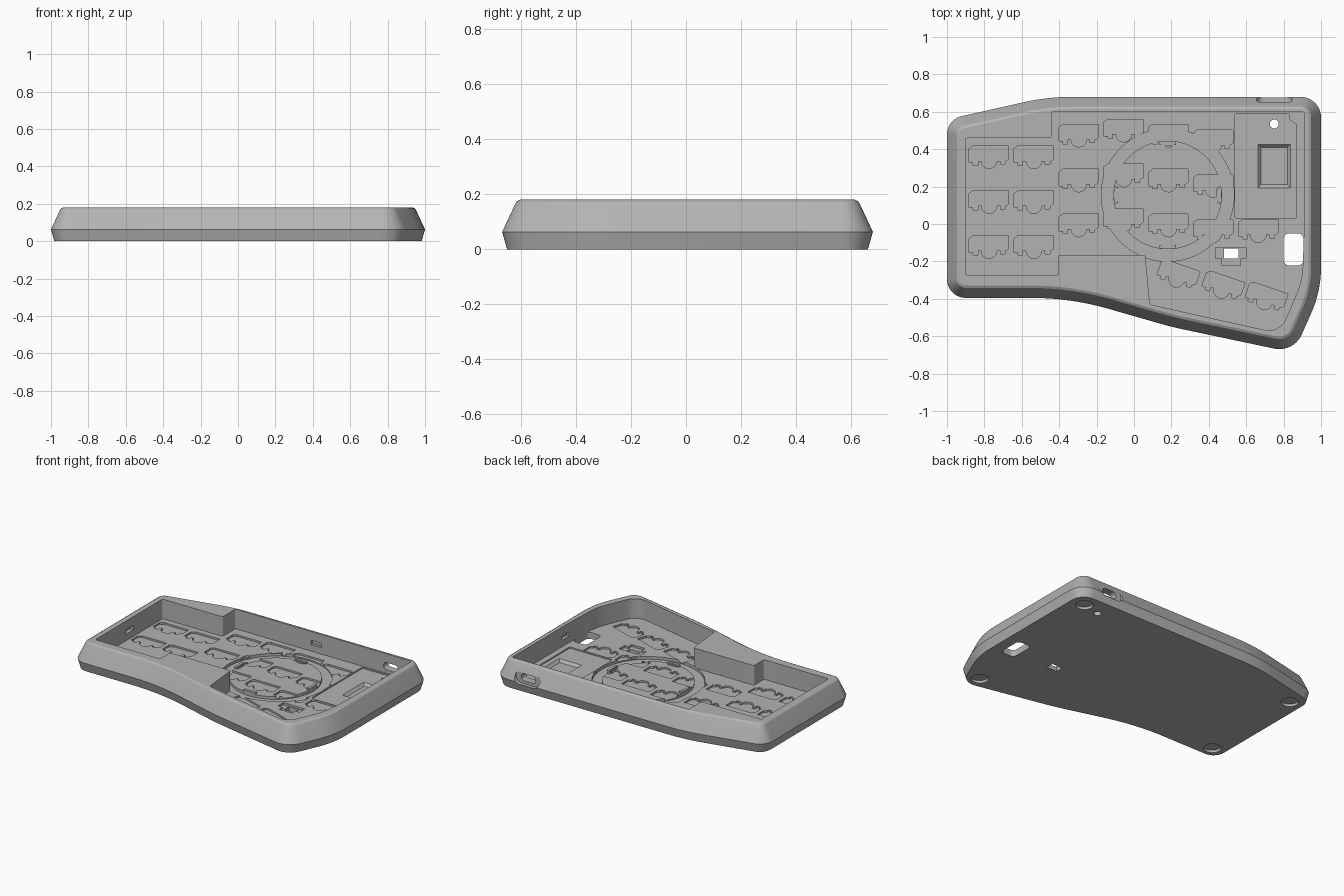
import bpy, bmesh, math
from mathutils import Vector, Matrix

if "Cube" in bpy.data.objects:
    bpy.data.objects.remove(bpy.data.objects["Cube"])

grey = bpy.data.materials.new("grey_plastic")
grey.diffuse_color = (0.45, 0.45, 0.45, 1)
grey.use_nodes = True
grey.node_tree.nodes["Principled BSDF"].inputs["Base Color"].default_value = grey.diffuse_color


def rounded(points, default=0.0, steps=8):
    """Counter-clockwise polygon (x, y[, radius]) with filleted corners."""
    out, n = [], len(points)
    for i, p in enumerate(points):
        r = p[2] if len(p) > 2 else default
        c = Vector(p[:2])
        a = (Vector(points[i - 1][:2]) - c).normalized()
        b = (Vector(points[(i + 1) % n][:2]) - c).normalized()
        if r <= 0:
            out.append(c)
            continue
        half = a.angle(b) / 2
        t = r / math.tan(half)
        centre = c + (a + b).normalized() * (r / math.sin(half))
        s, e = c + a * t - centre, c + b * t - centre
        sweep = math.pi - 2 * half
        for k in range(steps + 1):
            f = k / steps
            w0, w1 = math.sin((1 - f) * sweep), math.sin(f * sweep)
            out.append(centre + (s * w0 + e * w1) / math.sin(sweep))
    return out


def inset(pts, d):
    """Move a counter-clockwise outline inwards by d."""
    res, n = [], len(pts)
    for i, p in enumerate(pts):
        a = (p - pts[i - 1]).normalized()
        b = (pts[(i + 1) % n] - p).normalized()
        na, nb = Vector((-a.y, a.x)), Vector((-b.y, b.x))
        res.append(p + (na + nb) * (d / (1 + na.dot(nb))))
    return res


def loft(bm, levels):
    """Closed solid through a list of (outline, z)."""
    rings = [[bm.verts.new((p.x, p.y, z)) for p in pts] for pts, z in levels]
    bm.faces.new(rings[0][::-1])
    bm.faces.new(rings[-1])
    for lo, hi in zip(rings, rings[1:]):
        n = len(lo)
        for i in range(n):
            j = (i + 1) % n
            bm.faces.new((lo[i], lo[j], hi[j], hi[i]))


def make(name, solids, matrix=None):
    bm = bmesh.new()
    for levels in solids:
        loft(bm, levels)
    bmesh.ops.recalc_face_normals(bm, faces=bm.faces)
    if matrix:
        bm.transform(matrix)
    me = bpy.data.meshes.new(name)
    bm.to_mesh(me)
    bm.free()
    me.materials.append(grey)
    ob = bpy.data.objects.new(name, me)
    bpy.context.collection.objects.link(ob)
    return ob


def prism(pts, z0, z1):
    return [(pts, z0), (pts, z1)]


def rect(x0, x1, y0, y1, r=0.0):
    return rounded([(x0, y0), (x1, y0), (x1, y1), (x0, y1)], r, 6)


def circle(x, y, r, n=32):
    return [Vector((x + r * math.cos(2 * math.pi * k / n),
                    y + r * math.sin(2 * math.pi * k / n))) for k in range(n)]


def cut(target, cutter):
    cutter.hide_render = True
    m = target.modifiers.new("cut", 'BOOLEAN')
    m.operation, m.solver, m.object = 'DIFFERENCE', 'EXACT', cutter
    bpy.context.view_layer.objects.active = target
    bpy.ops.object.modifier_apply(modifier=m.name)
    bpy.data.objects.remove(cutter)


FLOOR = 0.045

# Case body with sloped outer walls
outline = rounded([(-1, -0.395, 0.1), (-0.34, -0.395, 1.5), (0.2, -0.55, 2),
                   (0.853, -0.688, 0.13), (1, -0.36, 0.6), (1, 0.68, 0.11),
                   (-0.46, 0.68, 1.2), (-1, 0.559, 0.1)], steps=10)
body = make("case_body", [[(inset(outline, 0.018), 0), (outline, 0.063),
                           (inset(outline, 0.046), 0.162),
                           (inset(outline, 0.053), 0.174),
                           (inset(outline, 0.066), 0.181)]])

# Inner cavity
cavity = rounded([(-0.9, -0.275), (-0.405, -0.275), (-0.405, -0.165),
                  (0.06, -0.165), (0.085, -0.43), (0.78, -0.585, 0.1),
                  (0.90, -0.3, 0.4), (0.91, 0), (0.91, 0.6),
                  (-0.44, 0.6), (-0.44, 0.46), (-0.9, 0.46)], 0.012, 6)
cut(body, make("cavity_cutter", [prism(cavity, FLOOR, 0.3)]))


# Switch socket pockets
def socket(x, y, turn=0.0):
    scoop = [(0.042 * math.cos(a), -0.022 - 0.042 * math.sin(a))
             for a in (math.pi * (1 - k / 8) for k in range(9))]
    pts = [(-0.107, -0.032), (-0.085, -0.032), (-0.085, -0.046),
           (-0.06, -0.046), (-0.06, -0.022)] + scoop
    pts += [(0.06, -0.022), (0.06, -0.04), (0.085, -0.04), (0.085, -0.026),
            (0.105, -0.012), (0.105, 0.058), (-0.085, 0.058), (-0.107, 0.042)]
    c, s = math.cos(turn), math.sin(turn)
    return [Vector((x + px * c - py * s, y + px * s + py * c)) for px, py in pts]


pockets = []
for x, top in ((-0.775, 0.36), (-0.535, 0.36), (-0.295, 0.475),
               (-0.055, 0.502), (0.185, 0.475), (0.425, 0.445)):
    for row in range(3):
        pockets.append(socket(x, top - 0.24 * row))
pockets.append(socket(0.665, -0.035))
for x, y, deg in ((0.235, -0.275, -19), (0.475, -0.335, -19), (0.705, -0.395, -19)):
    pockets.append(socket(x, y, math.radians(deg)))
cut(body, make("socket_cutter", [prism(p, 0.033, 0.06) for p in pockets]))

# Controller recess and its square pocket
cut(body, make("controller_cutter", [prism(rounded(
    [(0.54, 0.03), (0.87, 0.03), (0.87, 0.53), (0.83, 0.56), (0.83, 0.592),
     (0.54, 0.592)], 0.012, 4), 0.036, 0.07)]))
cut(body, make("square_pocket_cutter", [[(rect(0.68, 0.82, 0.21, 0.41), 0.018),
                                         (rect(0.66, 0.84, 0.19, 0.43), 0.04),
                                         (rect(0.66, 0.84, 0.19, 0.43), 0.06)]]))

# Circular groove
RX, RY = 0.18, 0.155
groove = make("groove_cutter", [prism(circle(RX, RY, 0.355, 72), 0.026, 0.052)])
cut(groove, make("groove_core", [prism(circle(RX, RY, 0.29, 72), 0.0, 0.1)]))
cut(body, groove)

# Through openings: strap slot, button hole, small switch hole with its seat
cut(body, make("switch_seat_cutter", [prism(rect(0.435, 0.60, -0.185, -0.125), 0.03, 0.06)]))
cut(body, make("switch_lip_cutter", [prism(rect(0.47, 0.57, -0.222, -0.18), 0.031, 0.061)]))
cut(body, make("opening_cutter", [
    prism(rect(0.80, 0.906, -0.222, -0.05, 0.03), -0.1, 0.12),
    prism(circle(0.75, 0.535, 0.024, 24), -0.1, 0.1),
    prism(rect(0.48, 0.56, -0.184, -0.13), -0.1, 0.1)]))

# Cable port through the back wall
upright = Matrix.Rotation(math.radians(90), 4, 'X')
cut(body, make("port_recess_cutter", [prism(rect(0.655, 0.845, 0.05, 0.14, 0.044), -0.8, -0.652)], upright))
cut(body, make("port_hole_cutter", [prism(rect(0.695, 0.805, 0.07, 0.12, 0.024), -0.75, -0.55)], upright))

# Latch notches in the inner walls
cut(body, make("latch_cutter", [prism(rect(-0.925, -0.88, 0.06, 0.14), 0.09, 0.12),
                                prism(rect(0.14, 0.22, 0.58, 0.618), 0.09, 0.12),
                                prism(rect(0.89, 0.93, -0.02, 0.06), 0.09, 0.12)]))

# Round foot recesses underneath
feet = ((0.88, 0.565), (0.79, -0.565), (-0.89, 0.46), (-0.89, -0.295))
cut(body, make("foot_cutter", [prism(circle(x, y, 0.055), -0.05, 0.018) for x, y in feet]))

# Four clips around the groove
clips = []
for k in range(4):
    a = k * math.pi / 2
    for half, r0, r1, top in ((0.16, 0.27, 0.289, 0.058), (0.12, 0.262, 0.274, 0.05)):
        arc = [a - half + 2 * half * i / 6 for i in range(7)]
        pts = [Vector((RX + r1 * math.cos(t), RY + r1 * math.sin(t))) for t in arc]
        pts += [Vector((RX + r0 * math.cos(t), RY + r0 * math.sin(t))) for t in arc[::-1]]
        clips.append(prism(pts, 0.028, top))
clip_ob = make("groove_clips", clips)

for ob in (body, clip_ob):
    bpy.ops.object.select_all(action='DESELECT')
    ob.select_set(True)
    bpy.context.view_layer.objects.active = ob
    bpy.ops.object.shade_smooth_by_angle(angle=math.radians(20))
